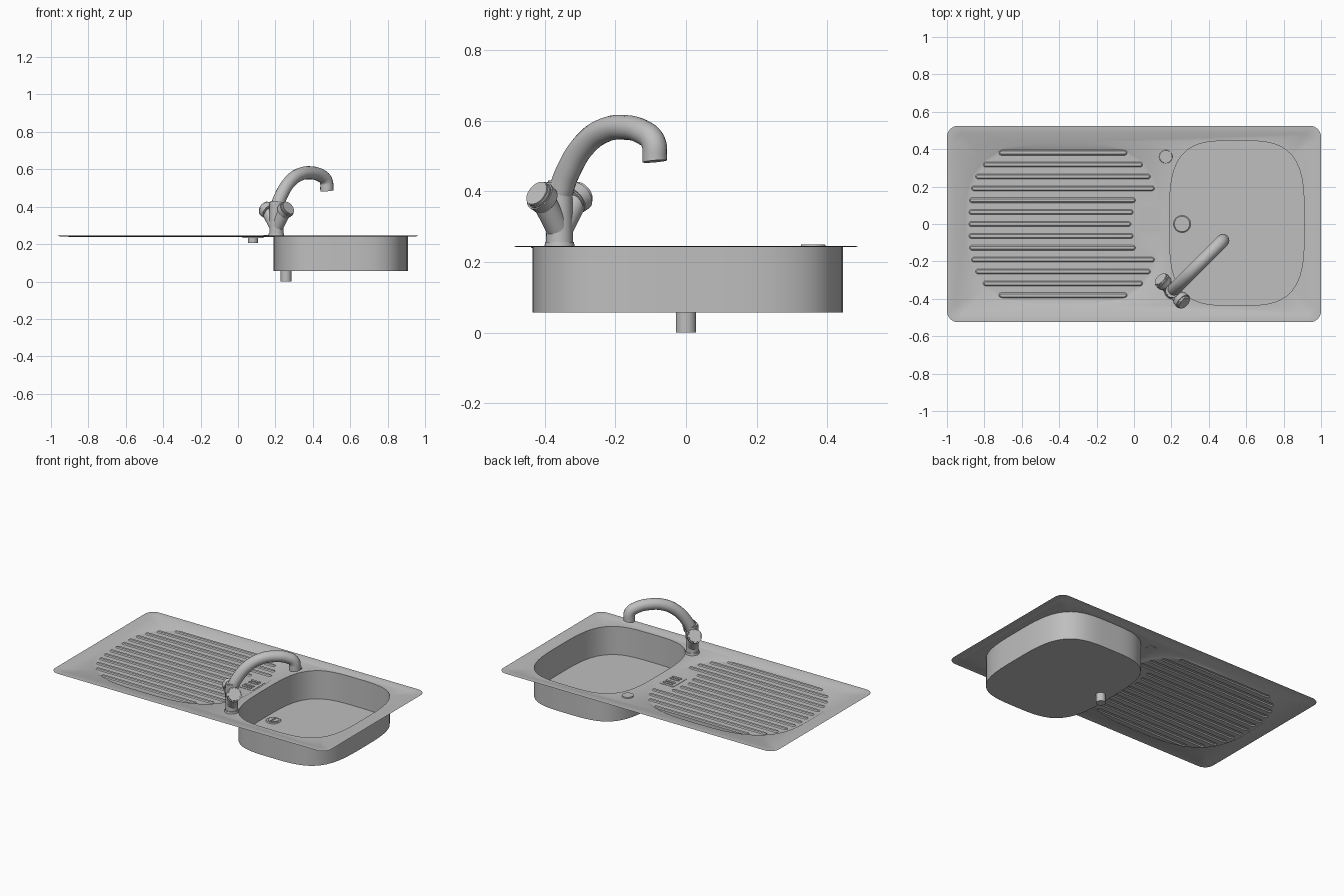
import bpy, bmesh, math
from mathutils import Vector

cube = bpy.data.objects.get("Cube")
if cube:
    bpy.data.objects.remove(cube)

steel = bpy.data.materials.new("brushed steel")
steel.use_nodes = True
COLOUR = (0.52, 0.52, 0.52, 1)
steel.diffuse_color = COLOUR
steel.node_tree.nodes["Principled BSDF"].inputs["Base Color"].default_value = COLOUR

TOP = 0.245      # rim height
FIELD = 0.242    # sunken worktop inside the rim
TRAY = 0.237     # drainer floor
BASIN = 0.057    # basin floor


def finish(obj, angle=35):
    obj.data.materials.clear()
    obj.data.materials.append(steel)
    bpy.ops.object.select_all(action='DESELECT')
    obj.select_set(True)
    bpy.context.view_layer.objects.active = obj
    bpy.ops.object.shade_smooth_by_angle(angle=math.radians(angle))
    return obj


def make(name, bm, angle=35):
    mesh = bpy.data.meshes.new(name)
    bm.to_mesh(mesh)
    bm.free()
    obj = bpy.data.objects.new(name, mesh)
    bpy.context.collection.objects.link(obj)
    return finish(obj, angle)


def rounded_rect(hx, hy, r, n=8):
    pts = []
    for q, (sx, sy) in enumerate([(1, 1), (-1, 1), (-1, -1), (1, -1)]):
        for i in range(n + 1):
            a = (q + i / n) * math.pi / 2
            pts.append((sx * (hx - r) + r * math.cos(a), sy * (hy - r) + r * math.sin(a)))
    return pts


def super_oval(cx, cy, rx, ry, power=3.5, n=72):
    pts = []
    for i in range(n):
        c, s = math.cos(math.tau * i / n), math.sin(math.tau * i / n)
        k = (abs(c) ** power + abs(s) ** power) ** (-1 / power)
        pts.append((cx + rx * k * c, cy + ry * k * s))
    return pts


def capsule(x0, x1, y, r, n=5):
    right = [-math.pi / 2 + math.pi * i / n for i in range(n + 1)]
    return ([(x1 + r * math.cos(a), y + r * math.sin(a)) for a in right] +
            [(x0 - r * math.cos(a), y - r * math.sin(a)) for a in right])


def add_loop(bm, pts, z):
    vs = [bm.verts.new((x, y, z)) for x, y in pts]
    return vs, [bm.edges.new((vs[i - 1], vs[i])) for i in range(len(vs))]


def wall(bm, a, b):
    for i in range(len(a)):
        bm.faces.new((a[i - 1], a[i], b[i], b[i - 1]))


def fill(bm, *edge_loops):
    bmesh.ops.triangle_fill(bm, use_beauty=True, use_dissolve=False,
                            edges=[e for loop in edge_loops for e in loop],
                            normal=(0, 0, 1))


def prism(name, pts, z0, z1, shrink=1.0):
    bm = bmesh.new()
    cx = sum(p[0] for p in pts) / len(pts)
    cy = sum(p[1] for p in pts) / len(pts)
    low, _ = add_loop(bm, pts, z0)
    high, _ = add_loop(bm, [(cx + (x - cx) * shrink, cy + (y - cy) * shrink)
                            for x, y in pts], z1)
    wall(bm, low, high)
    bm.faces.new(high)
    bm.faces.new(low[::-1])
    bmesh.ops.recalc_face_normals(bm, faces=bm.faces)
    return make(name, bm)


def rod(name, start, end, r0, r1, bevel=0.0):
    start, end = Vector(start), Vector(end)
    axis = end - start
    bm = bmesh.new()
    bmesh.ops.create_cone(bm, cap_ends=True, segments=32, radius1=r0, radius2=r1,
                          depth=axis.length)
    if bevel:
        rims = [e for e in bm.edges if abs(e.verts[0].co.z - e.verts[1].co.z) < 1e-5]
        bmesh.ops.bevel(bm, geom=rims, offset=bevel, segments=2, affect='EDGES')
    obj = make(name, bm)
    obj.rotation_euler = axis.to_track_quat('Z', 'Y').to_euler()
    obj.location = (start + end) / 2
    return obj


# Pressed sheet: rim, worktop, basin and ribbed drainer in one skin
bm = bmesh.new()
outer, _ = add_loop(bm, rounded_rect(1, 0.525, 0.06), TOP)
inner, _ = add_loop(bm, rounded_rect(0.962, 0.487, 0.045), TOP)
step, step_e = add_loop(bm, rounded_rect(0.955, 0.48, 0.04), FIELD)
wall(bm, outer, inner)
wall(bm, inner, step)

basin_shape = super_oval(0.55, 0.005, 0.36, 0.44)
basin_top, basin_e = add_loop(bm, basin_shape, FIELD)
basin_low, _ = add_loop(bm, basin_shape, BASIN)
wall(bm, basin_top, basin_low)
bm.faces.new(basin_low)

DX, DRX, DRY = -0.38, 0.53, 0.44
tray_top, tray_e = add_loop(bm, super_oval(DX, 0, DRX, DRY, 3), FIELD)
tray_low, floor_e = add_loop(bm, super_oval(DX, 0, DRX - 0.008, DRY - 0.008, 3), TRAY)
wall(bm, tray_top, tray_low)
fill(bm, step_e, basin_e, tray_e)

# Drainer ribs follow the oval and leave room for the small grate
rib_edges = []
for i in range(-6, 7):
    y = i * 0.0635
    reach = (DRX - 0.04) * (1 - (abs(y) / (DRY - 0.01)) ** 3) ** (1 / 3)
    x0, x1 = DX - reach, DX + reach
    if abs(i) < 3:
        x1 = -0.03 + 0.012 * abs(i)
    base, base_e = add_loop(bm, capsule(x0, x1, y, 0.014), TRAY)
    crest, _ = add_loop(bm, capsule(x0, x1, y, 0.008), FIELD + 0.001)
    wall(bm, base, crest)
    bm.faces.new(crest)
    rib_edges.append(base_e)
fill(bm, floor_e, *rib_edges)
bmesh.ops.recalc_face_normals(bm, faces=bm.faces)
bm.faces.ensure_lookup_table()
if bm.faces[0].normal.z < 0:
    bmesh.ops.reverse_faces(bm, faces=bm.faces)
make("sink_sheet", bm)

# Drainer grate with its bars and outlet
grate = [(0.08 + x, 0.025 + y) for x, y in rounded_rect(0.055, 0.07, 0.008, 3)]
prism("drainer_grate", grate, TRAY - 0.004, TRAY + 0.002)
for i, y in enumerate((0.07, 0.045, 0.005, -0.02)):
    prism(f"grate_bar_{i + 1}", capsule(0.053, 0.107, y, 0.008), TRAY, TRAY + 0.006)
rod("drainer_outlet", (0.08, 0.02, 0.205), (0.08, 0.02, TRAY), 0.027, 0.027)

# Basin strainer and waste pipe
rod("waste_pipe", (0.257, 0, 0), (0.257, 0, BASIN), 0.029, 0.029)
rod("strainer_ring", (0.257, 0, BASIN), (0.257, 0, BASIN + 0.004), 0.046, 0.041)
for name, side in (("right", -1), ("left", 1)):
    half = [(0.257 + side * (0.005 + 0.027 * math.cos(a)), 0.03 * math.sin(a))
            for a in (-math.pi / 2 + math.pi * i / 12 for i in range(13))]
    prism(f"strainer_half_{name}", half, BASIN + 0.003, BASIN + 0.008)

# Blanking cap for the spare hole
rod("blanking_cap", (0.17, 0.36, FIELD - 0.003), (0.17, 0.36, 0.249), 0.036, 0.034)

# Tap body
TX, TY = 0.205, -0.358
DIAG = math.sqrt(0.5)


def tap_point(along, across, z):
    return (TX + (along + across) * DIAG, TY + (along - across) * DIAG, z)


rod("tap_base", (TX, TY, FIELD), (TX, TY, 0.256), 0.043, 0.041)
rod("tap_body", (TX, TY, 0.25), (TX, TY, 0.43), 0.038, 0.036, 0.004)

# Two valve arms with knobs, tilted upward on each side
for name, s in (("right", -1), ("left", 1)):
    rod(f"valve_arm_{name}", tap_point(0, 0, 0.285), tap_point(0, s * 0.062, 0.372), 0.034, 0.034)
    rod(f"knob_{name}", tap_point(0, s * 0.052, 0.371), tap_point(0, s * 0.084, 0.39),
        0.042, 0.045, 0.004)
    rod(f"knob_cap_{name}", tap_point(0, s * 0.08, 0.388), tap_point(0, s * 0.092, 0.395),
        0.039, 0.038, 0.002)

# Curved spout swung over the basin
curve = bpy.data.curves.new("spout", 'CURVE')
curve.dimensions = '3D'
curve.bevel_depth = 0.035
curve.bevel_resolution = 6
curve.resolution_u = 8
curve.use_fill_caps = True
path = [(0.0, 0.39), (0.03, 0.45), (0.1, 0.532), (0.18, 0.573), (0.26, 0.581),
        (0.335, 0.567), (0.375, 0.54), (0.382, 0.485)]
spline = curve.splines.new('BEZIER')
spline.bezier_points.add(len(path) - 1)
for point, (along, z) in zip(spline.bezier_points, path):
    point.co = tap_point(along, 0, z)
    point.handle_left_type = point.handle_right_type = 'AUTO'
spout = bpy.data.objects.new("spout", curve)
bpy.context.collection.objects.link(spout)
bpy.ops.object.select_all(action='DESELECT')
spout.select_set(True)
bpy.context.view_layer.objects.active = spout
bpy.ops.object.convert(target='MESH')
finish(bpy.context.view_layer.objects.active, 40)
